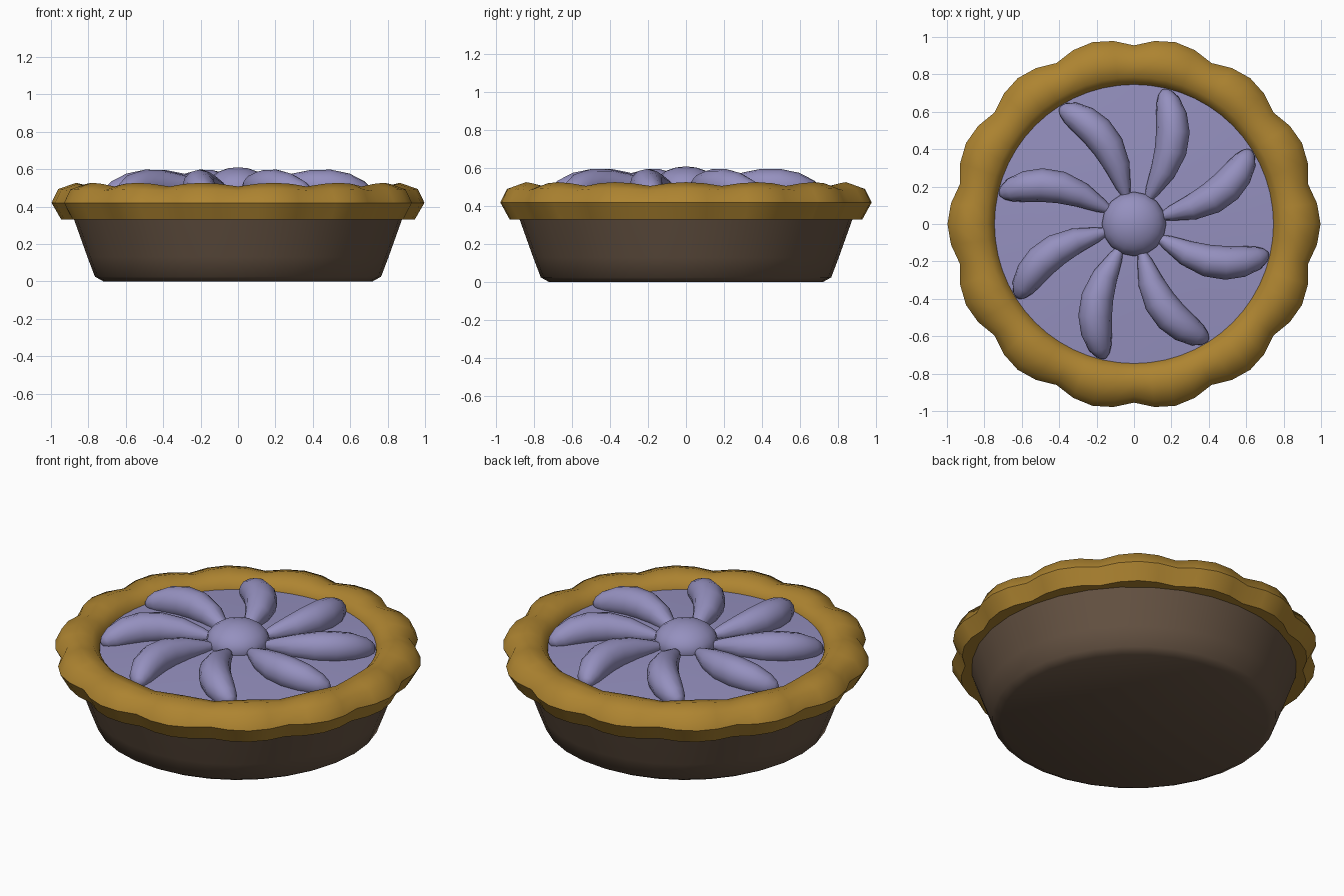
import bpy, bmesh
from math import sin, cos, pi, tau, radians
from mathutils import Vector, Matrix

if "Cube" in bpy.data.objects:
    bpy.data.objects.remove(bpy.data.objects["Cube"])


def material(name, rgb):
    m = bpy.data.materials.new(name)
    m.diffuse_color = (*rgb, 1)
    m.use_nodes = True
    m.node_tree.nodes["Principled BSDF"].inputs["Base Color"].default_value = m.diffuse_color
    return m


BROWN = material("pan_brown", (0.13, 0.085, 0.055))
GOLD = material("crust_gold", (0.42, 0.23, 0.03))
LILAC = material("filling_lilac", (0.30, 0.28, 0.52))


def skin(name, rings, mat, closed=False, caps=True, angle=50):
    """Bridge equal-length point rings into a smooth mesh object."""
    bm = bmesh.new()
    loops = [[bm.verts.new(p) for p in r] for r in rings]
    n = len(loops[0])
    pairs = list(zip(loops, loops[1:]))
    if closed:
        pairs.append((loops[-1], loops[0]))
    for a, b in pairs:
        for i in range(n):
            j = (i + 1) % n
            bm.faces.new((a[i], a[j], b[j], b[i]))
    if caps and not closed:
        bm.faces.new(loops[0])
        bm.faces.new(loops[-1])
    bmesh.ops.recalc_face_normals(bm, faces=bm.faces)
    me = bpy.data.meshes.new(name)
    bm.to_mesh(me)
    bm.free()
    ob = bpy.data.objects.new(name, me)
    bpy.context.collection.objects.link(ob)
    me.materials.append(mat)
    bpy.ops.object.select_all(action='DESELECT')
    ob.select_set(True)
    bpy.context.view_layer.objects.active = ob
    bpy.ops.object.shade_smooth_by_angle(angle=radians(angle))
    return ob


def circle(r, z, n=32):
    return [(r * cos(tau * i / n), r * sin(tau * i / n), z) for i in range(n)]


# Tapered pan
skin("pan", [circle(r, z) for r, z in
             [(0.72, 0), (0.765, 0.025), (0.805, 0.13), (0.88, 0.34)]], BROWN)

# Crust ring with 14 scallops: (radius, scallop radius, z, scallop z)
profile = [(0.74, 0, 0.33, 0), (0.91, 0.035, 0.33, 0), (0.955, 0.042, 0.42, 0),
           (0.92, 0.042, 0.485, 0.008), (0.845, 0.02, 0.507, 0.02),
           (0.785, 0, 0.495, 0.012), (0.75, 0, 0.465, 0), (0.74, 0, 0.43, 0)]
rings = []
for i in range(56):
    a = tau * i / 56
    c = abs(cos(7 * a))
    rings.append([((r + dr * c) * cos(a), (r + dr * c) * sin(a), z + dz * c)
                  for r, dr, z, dz in profile])
skin("crust", rings, GOLD, closed=True)

# Slightly domed filling
skin("filling", [circle(r, z) for r, z in
                 [(0.76, 0.40), (0.75, 0.45), (0.5, 0.468), (0.25, 0.48), (0.05, 0.485)]],
     LILAC)

# Curved fruit slices: (x, y, z, half width)
path = [(0.075, 0.13, 0.49, 0.02), (0.10, 0.18, 0.495, 0.04), (0.155, 0.28, 0.505, 0.068),
        (0.195, 0.39, 0.51, 0.086), (0.208, 0.49, 0.507, 0.09), (0.20, 0.58, 0.495, 0.083),
        (0.18, 0.66, 0.475, 0.063), (0.165, 0.70, 0.465, 0.038), (0.16, 0.717, 0.46, 0.015)]
pts = [Vector(p[:3]) for p in path]
base = []
for k, p in enumerate(pts):
    t = (pts[min(k + 1, len(pts) - 1)] - pts[max(k - 1, 0)]).normalized()
    side = t.cross(Vector((0, 0, 1))).normalized()
    up = side.cross(t)
    w = path[k][3]
    base.append([p + side * w * cos(tau * i / 12) + up * w * sin(tau * i / 12)
                 for i in range(12)])
for s in range(8):
    rot = Matrix.Rotation(tau * s / 8, 3, 'Z')
    skin(f"fruit_slice_{s + 1}", [[rot @ v for v in r] for r in base], LILAC, angle=60)

# Centre dollop
bpy.ops.mesh.primitive_uv_sphere_add(segments=16, ring_count=10, radius=1, location=(0, 0, 0.495))
ob = bpy.context.object
ob.name = "centre_dollop"
ob.scale = (0.172, 0.172, 0.115)
ob.data.materials.append(LILAC)
bpy.ops.object.shade_smooth()
